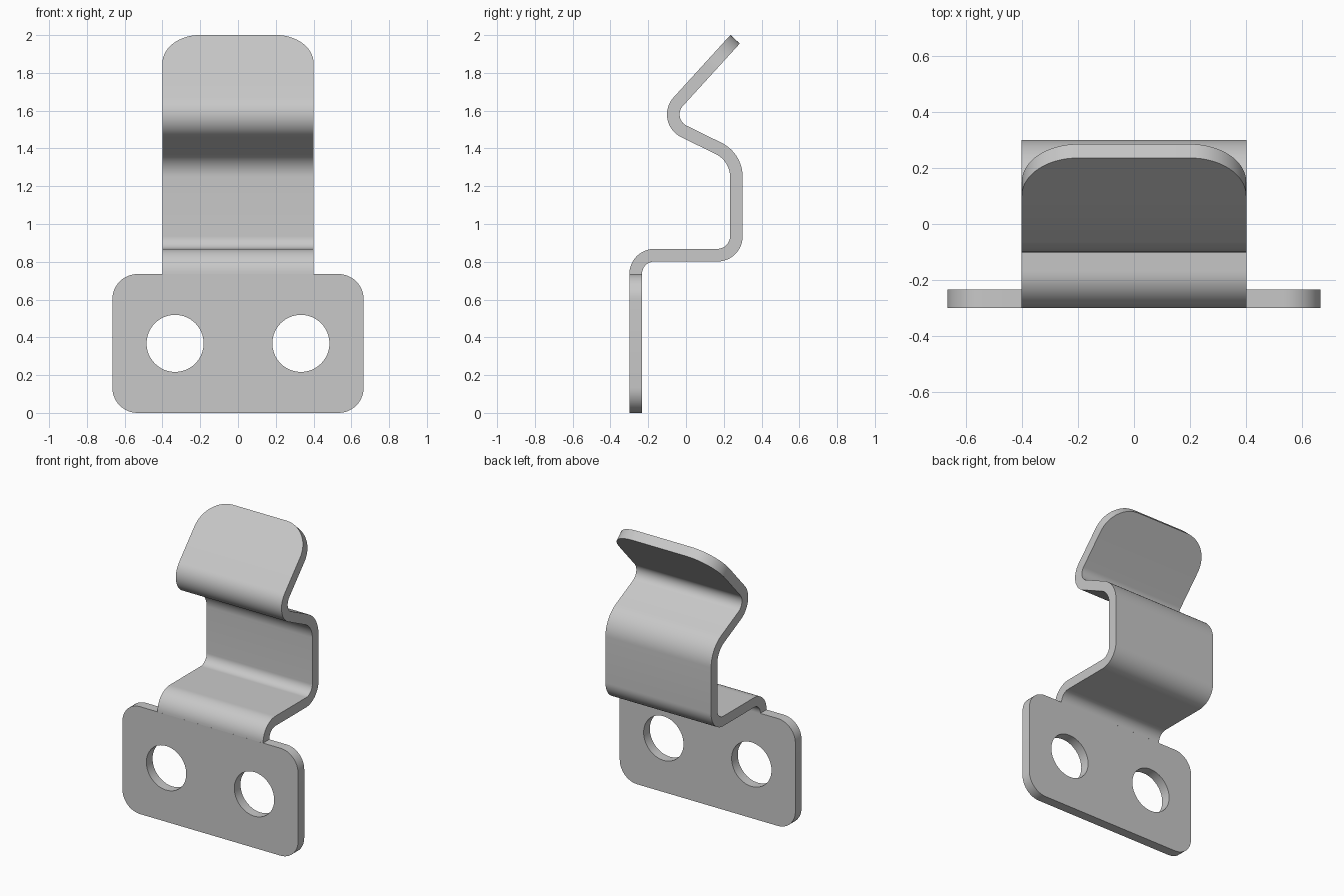
import bpy, bmesh
from math import radians, sin, cos, tan, pi, sqrt
from mathutils import Vector

cube = bpy.data.objects.get("Cube")
if cube:
    bpy.data.objects.remove(cube, do_unlink=True)

THICK = 0.067
STRIP_HALF = 0.4
TIP_RADIUS = 0.2
PLATE_HALF, PLATE_TOP, PLATE_RADIUS = 0.665, 0.735, 0.133
PLATE_Y = -0.2665

steel = bpy.data.materials.new("grey steel")
steel.use_nodes = True
colour = (0.58, 0.58, 0.58, 1)
steel.diffuse_color = colour
steel.node_tree.nodes["Principled BSDF"].inputs["Base Color"].default_value = colour


def make_object(name, bm):
    bmesh.ops.recalc_face_normals(bm, faces=bm.faces)
    mesh = bpy.data.meshes.new(name)
    bm.to_mesh(mesh)
    bm.free()
    mesh.materials.append(steel)
    obj = bpy.data.objects.new(name, mesh)
    bpy.context.collection.objects.link(obj)
    return obj


def activate(obj):
    bpy.ops.object.select_all(action='DESELECT')
    obj.select_set(True)
    bpy.context.view_layer.objects.active = obj


def slab(name, outline, thick):
    """Extrude an x-z outline along y, centred on the plate."""
    bm = bmesh.new()
    front = bm.faces.new([bm.verts.new((x, PLATE_Y - thick / 2, z)) for x, z in outline])
    ext = bmesh.ops.extrude_face_region(bm, geom=[front])
    moved = [g for g in ext["geom"] if isinstance(g, bmesh.types.BMVert)]
    bmesh.ops.translate(bm, verts=moved, vec=(0, thick, 0))
    return make_object(name, bm)


def arc(cx, cz, r, start, sweep, n):
    return [(cx + r * cos(start + sweep * i / n), cz + r * sin(start + sweep * i / n))
            for i in range(n + 1)]


# Mounting plate with rounded corners
outline = []
cx, lo, hi = PLATE_HALF - PLATE_RADIUS, PLATE_RADIUS, PLATE_TOP - PLATE_RADIUS
for k, (x, z) in enumerate([(cx, hi), (-cx, hi), (-cx, lo), (cx, lo)]):
    outline += arc(x, z, PLATE_RADIUS, k * pi / 2, pi / 2, 12)
plate = slab("mounting_plate", outline, THICK)

# Two screw holes
for x in (-0.333, 0.333):
    cutter = slab("hole_cutter", arc(x, 0.368, 0.151, 0, 2 * pi, 64)[:-1], THICK * 3)
    cutter.hide_render = True
    cut = plate.modifiers.new("hole", 'BOOLEAN')
    cut.operation, cut.solver, cut.object = 'DIFFERENCE', 'EXACT', cutter
    activate(plate)
    bpy.ops.object.modifier_apply(modifier=cut.name)
    bpy.data.objects.remove(cutter, do_unlink=True)


# Bent strip: centreline corners in y-z with bend radii
def perp(d):
    return Vector((-d.y, d.x))


corners = [(PLATE_Y, PLATE_TOP, 0), (PLATE_Y, 0.835, 0.0999), (0.2665, 0.835, 0.1),
           (0.2665, 1.354, 0.167), (-0.131, 1.549, 0.1), (0.26, 1.978, 0)]
pts = [Vector(c[:2]) for c in corners]
dirs = [(b - a).normalized() for a, b in zip(pts, pts[1:])]

rows = [(pts[0], perp(dirs[0]), STRIP_HALF)]
for i in range(1, len(pts) - 1):
    d1, d2, r = dirs[i - 1], dirs[i], corners[i][2]
    side = 1 if d1.x * d2.y - d1.y * d2.x > 0 else -1
    start = pts[i] - d1 * r * tan(d1.angle(d2) / 2)
    centre = start + perp(d1) * side * r
    for k in range(17):
        n = perp(d1.slerp(d2, k / 16).normalized())
        rows.append((centre - n * side * r, n, STRIP_HALF))

# Rounded tip: the width narrows along a quarter circle
for k in range(17):
    a = k / 16 * pi / 2
    rows.append((pts[-1] - dirs[-1] * TIP_RADIUS * (1 - sin(a)), perp(dirs[-1]),
                 STRIP_HALF - TIP_RADIUS * (1 - cos(a))))

bm = bmesh.new()
rings = []
for p, n, half in rows:
    a, b = p + n * THICK / 2, p - n * THICK / 2
    rings.append([bm.verts.new((x, q.x, q.y))
                  for x, q in ((-half, a), (half, a), (half, b), (-half, b))])
for r1, r2 in zip(rings, rings[1:]):
    for k in range(4):
        m = (k + 1) % 4
        bm.faces.new((r1[k], r1[m], r2[m], r2[k]))
bm.faces.new(rings[0])
bm.faces.new(rings[-1])
bmesh.ops.remove_doubles(bm, verts=bm.verts, dist=0.0005)
strip = make_object("spring_strip", bm)

for obj in (plate, strip):
    activate(obj)
    bpy.ops.object.shade_smooth_by_angle(angle=radians(30))
